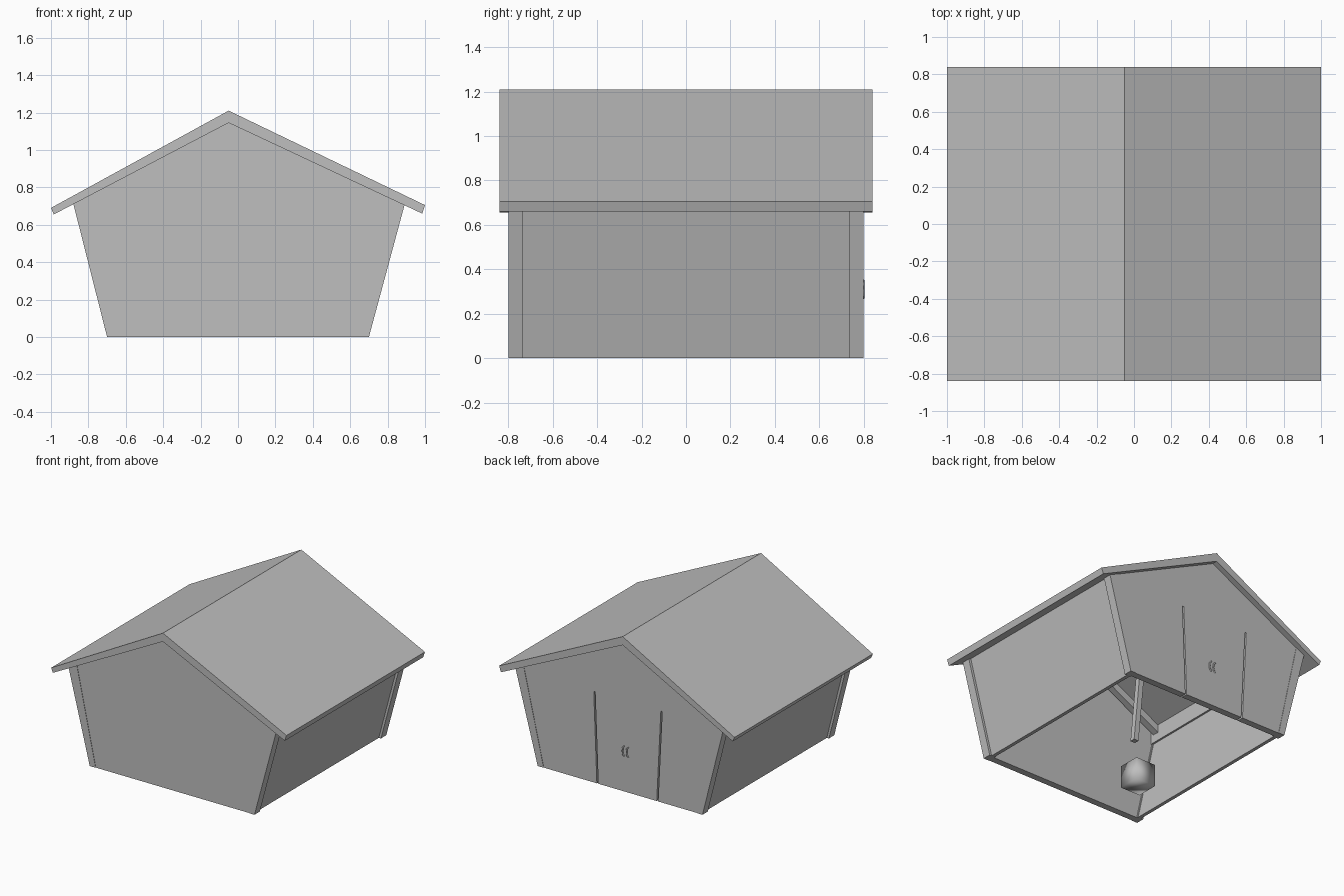
import bpy
from mathutils import Vector

cube = bpy.data.objects.get("Cube")
if cube:
    bpy.data.objects.remove(cube, do_unlink=True)

grey = bpy.data.materials.new("plain_grey")
grey.use_nodes = True
GREY = (0.52, 0.52, 0.52, 1)
grey.diffuse_color = GREY
grey.node_tree.nodes["Principled BSDF"].inputs["Base Color"].default_value = GREY


def add(name, data):
    ob = bpy.data.objects.new(name, data)
    bpy.context.collection.objects.link(ob)
    data.materials.append(grey)
    return ob


def prism(name, profile, y0, y1):
    """Extrude an anticlockwise (x, z) profile along y."""
    n = len(profile)
    verts = [(x, y, z) for y in (y0, y1) for x, z in profile]
    faces = [tuple(range(n)), tuple(reversed(range(n, 2 * n)))]
    faces += [((i + 1) % n, i, n + i, n + (i + 1) % n) for i in range(n)]
    mesh = bpy.data.meshes.new(name)
    mesh.from_pydata(verts, [], faces)
    return add(name, mesh)


RIDGE = -0.05          # x of the off-centre ridge
PEAK = 1.145           # underside of the ridge


def under(x, drop=0.0):
    """Height of the roof underside at x."""
    slope = 0.469 if x > RIDGE else 0.524
    return PEAK - abs(x - RIDGE) * slope - drop


# Roof slab
prism("roof", [(-1, 0.69), (-0.985, under(-0.985)), (RIDGE, PEAK),
               (0.985, under(0.985)), (1, 0.705), (RIDGE, 1.21)], -0.84, 0.84)


def leaning(side, inset_out, inset_in):
    """Cross-section of an outward-leaning wall, trimmed to the roof."""
    top = 0.88 if side < 0 else 0.89
    outer, inner = side * (0.70 - inset_out), side * (0.70 - inset_in)
    outer_top, inner_top = side * (top - inset_out), side * (top - inset_in * 1.4)
    pts = [(outer, 0), (inner, 0), (inner_top, under(inner_top)),
           (outer_top, under(outer_top))]
    return pts if side < 0 else pts[::-1]


# Side walls, corner posts and eaves plates
for side, label in ((-1, "right"), (1, "left")):
    prism(label + "_side_wall", leaning(side, 0.018, 0.045), -0.75, 0.75)
    for y, end in ((-0.8, "front"), (0.735, "back")):
        prism(f"{end}_{label}_post", leaning(side, 0, 0.05), y, y + 0.065)
    a, b = sorted((side * 0.83, side * 0.78))
    prism(label + "_eaves_plate", [(a, 0.64), (b, 0.64), (b, under(b)), (a, under(a))],
          -0.75, 0.75)

# Gable walls
gable = [(-0.66, 0), (0.67, 0), (0.84, under(0.84)), (RIDGE, PEAK), (-0.82, under(-0.82))]
prism("front_gable_wall", gable, -0.797, -0.745)
back = prism("back_gable_wall", gable, 0.745, 0.797)

# Door gaps cut through the back gable
for x0, x1 in ((0.19, 0.22), (-0.31, -0.35)):
    w = 0.006
    cutter = prism("door_gap_cutter", [(x0 - w, -0.1), (x0 + w, -0.1),
                                       (x1 + w, 0.7), (x1 - w, 0.7)], 0.6, 0.9)
    cutter.hide_render = True
    cutter.hide_viewport = True
    cutter.display_type = 'WIRE'
    cut = back.modifiers.new("door_gap", 'BOOLEAN')
    cut.operation = 'DIFFERENCE'
    cut.object = cutter

# Curved door handles
for i, x in enumerate((-0.035, -0.07)):
    curve = bpy.data.curves.new("door_handle", 'CURVE')
    curve.dimensions = '3D'
    curve.bevel_depth = 0.006
    curve.bevel_resolution = 1
    curve.use_fill_caps = True
    spline = curve.splines.new('POLY')
    spline.points.add(4)
    for p, (dx, z) in zip(spline.points, ((0, 0.27), (0.012, 0.285), (0.016, 0.31),
                                          (0.012, 0.335), (0, 0.35))):
        p.co = (x + dx, 0.798, z, 1)
    add(f"door_handle_{i + 1}", curve)

# Rafters and ridge beam
for y, label in ((-0.72, "front"), (-0.025, "middle"), (0.67, "back")):
    prism(label + "_rafters", [(-0.8, under(-0.8)), (-0.8, under(-0.8, 0.06)),
                               (RIDGE, PEAK - 0.06), (0.8, under(0.8, 0.06)),
                               (0.8, under(0.8)), (RIDGE, PEAK)], y, y + 0.05)
prism("ridge_beam", [(-0.075, 1.05), (-0.025, 1.05), (-0.025, under(-0.025)),
                     (RIDGE, PEAK), (-0.075, under(-0.075))], -0.74, 0.74)

# Leaning post under the ridge
prism("ridge_post", [(0.03, 0), (0.07, 0), (-0.03, 1.06), (-0.07, 1.06)], 0.045, 0.085)

# Box on the floor, with smooth faces
bpy.ops.mesh.primitive_cube_add(size=0.17, location=(-0.38, -0.41, 0.085))
box = bpy.context.object
box.name = "floor_box"
box.data.materials.append(grey)
bpy.ops.object.shade_smooth()
